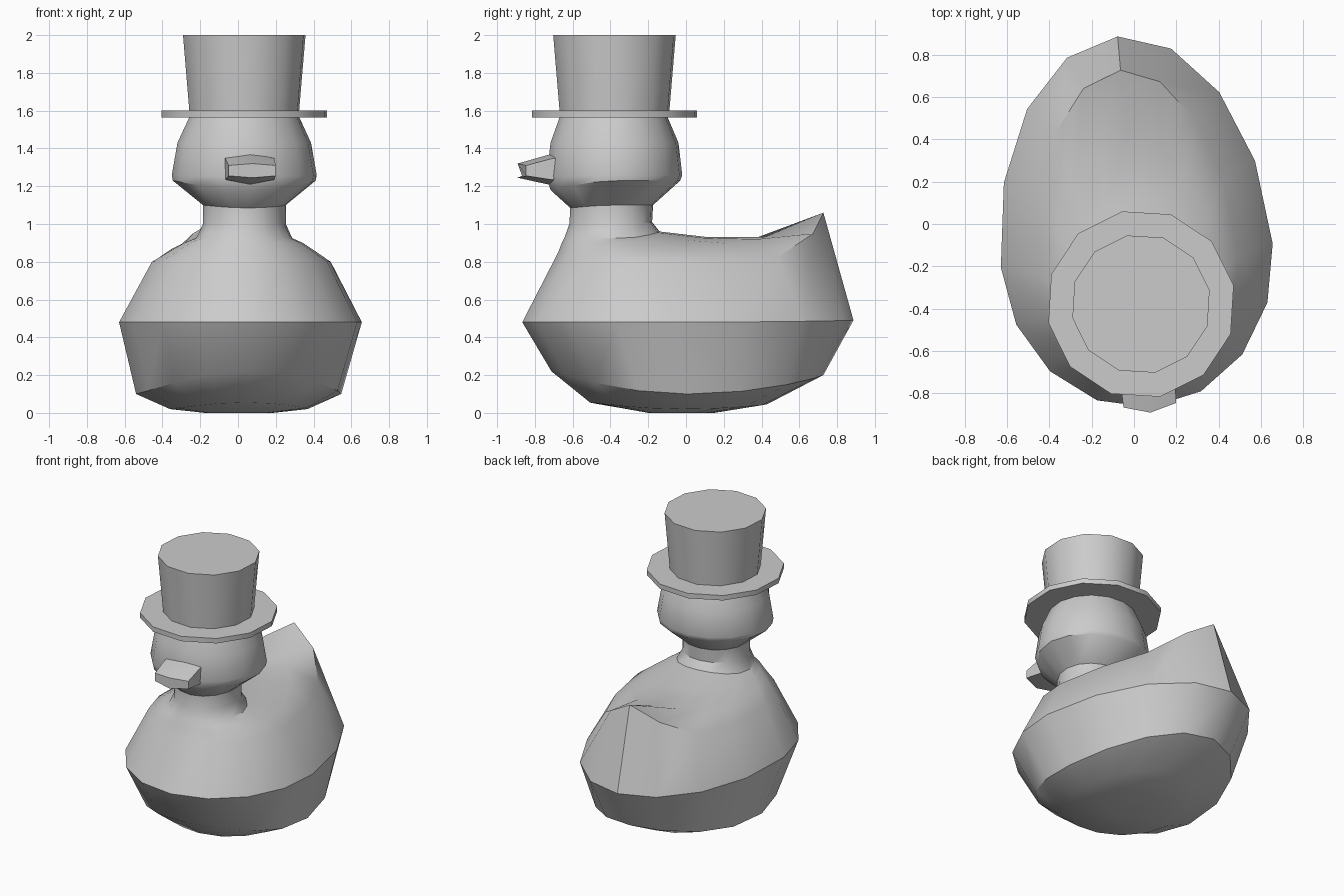
import bpy, bmesh
from math import sin, cos, pi, radians

if "Cube" in bpy.data.objects:
    bpy.data.objects.remove(bpy.data.objects["Cube"])

TURN = radians(5)      # whole toy is turned slightly about z
CENTRE_Y = -0.38       # axis of head and hat


def loft(name, rings, angle=35):
    """Skin closed rings of points, cap both ends."""
    bm = bmesh.new()
    loops = [[bm.verts.new(p) for p in ring] for ring in rings]
    for a, b in zip(loops, loops[1:]):
        n = len(a)
        for i in range(n):
            j = (i + 1) % n
            bm.faces.new((a[i], a[j], b[j], b[i]))
    bm.faces.new(loops[0])
    bm.faces.new(loops[-1])
    bmesh.ops.recalc_face_normals(bm, faces=bm.faces)
    mesh = bpy.data.meshes.new(name)
    bm.to_mesh(mesh)
    bm.free()
    ob = bpy.data.objects.new(name, mesh)
    bpy.context.collection.objects.link(ob)
    ob.rotation_euler.z = TURN
    bpy.ops.object.select_all(action='DESELECT')
    ob.select_set(True)
    bpy.context.view_layer.objects.active = ob
    bpy.ops.object.shade_smooth_by_angle(angle=radians(angle))
    return ob


def egg(front, mid, back, width, z_front, z_side, z_back, power=2, n=16):
    """Egg-shaped ring whose height varies from front to side to back."""
    pts = []
    for i in range(n):
        t = 2 * pi * i / n
        c = cos(t)
        end, z_end, p = (front, z_front, 2) if c > 0 else (back, z_back, power)
        y = mid + (end - mid) * abs(c)
        z = z_side + (z_end - z_side) * abs(c) ** p
        pts.append((width * sin(t), y, z))
    return pts


def disc(radius, z, n=12):
    start = radians(6.5)
    return [(radius * cos(start + 2 * pi * i / n),
             CENTRE_Y + radius * sin(start + 2 * pi * i / n), z) for i in range(n)]


# body, neck and head as one skin, from the base upwards
loft("body_and_head", [
    egg(-0.20, -0.05, 0.15, 0.18, 0.0, 0.0, 0.0),
    egg(-0.51, -0.05, 0.43, 0.365, 0.055, 0.02, 0.045),
    egg(-0.715, -0.04, 0.73, 0.545, 0.22, 0.10, 0.20),
    egg(-0.87, -0.15, 0.89, 0.645, 0.48, 0.48, 0.49),
    egg(-0.70, -0.20, 0.73, 0.475, 0.81, 0.80, 1.06, 7),    # shoulder to tail tip
    egg(-0.675, -0.28, 0.42, 0.38, 0.86, 0.86, 0.93),
    egg(-0.66, -0.34, 0.12, 0.315, 0.90, 0.90, 0.93),
    egg(-0.645, -0.38, -0.14, 0.255, 0.93, 0.925, 0.96),    # neck base
    egg(-0.62, -0.39, -0.18, 0.22, 1.00, 1.00, 1.01),
    egg(-0.615, -0.39, -0.175, 0.22, 1.085, 1.10, 1.10),
    egg(-0.72, -0.38, -0.03, 0.38, 1.18, 1.23, 1.23),       # jaw
    egg(-0.74, -0.38, -0.02, 0.385, 1.25, 1.26, 1.26),
    egg(-0.72, -0.38, -0.04, 0.355, 1.43, 1.43, 1.43),
    egg(-0.67, -0.38, -0.10, 0.29, 1.57, 1.57, 1.57),
])


# beak: six-sided sections from face to tip
def beak_section(y_side, y_mid, w, top, high, low, bottom):
    return [(-w, y_side, high), (0, y_mid, top), (w, y_side, high),
            (w, y_side, low), (0, y_mid, bottom), (-w, y_side, low)]


loft("beak", [
    beak_section(-0.66, -0.68, 0.13, 1.38, 1.355, 1.235, 1.21),
    beak_section(-0.73, -0.735, 0.13, 1.365, 1.345, 1.235, 1.21),
    beak_section(-0.86, -0.895, 0.125, 1.32, 1.31, 1.255, 1.245),
], 25)

# top hat
loft("hat_brim", [disc(0.447, 1.565), disc(0.447, 1.60)])
loft("hat_crown", [disc(0.296, 1.59), disc(0.331, 2.0)])
